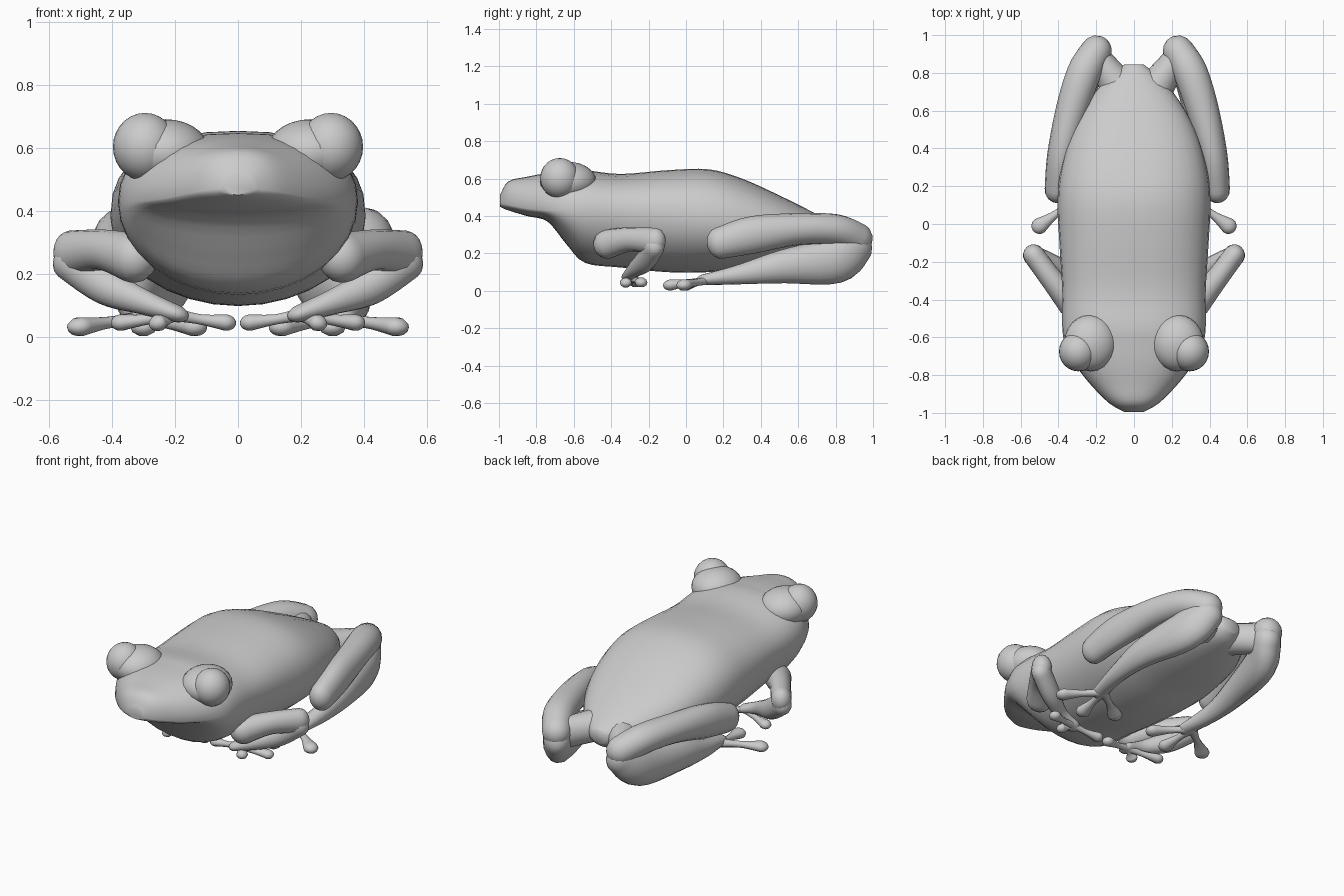
import bpy
import bmesh
import math
from mathutils import Vector

cube = bpy.data.objects.get("Cube")
if cube:
    bpy.data.objects.remove(cube, do_unlink=True)

skin = bpy.data.materials.new("frog grey")
skin.use_nodes = True
grey = (0.6, 0.6, 0.6, 1)
skin.diffuse_color = grey
skin.node_tree.nodes["Principled BSDF"].inputs["Base Color"].default_value = grey


def finish(name, bm):
    bmesh.ops.recalc_face_normals(bm, faces=bm.faces)
    mesh = bpy.data.meshes.new(name)
    bm.to_mesh(mesh)
    bm.free()
    mesh.shade_smooth()
    mesh.set_sharp_from_angle(angle=math.radians(60))
    mesh.materials.append(skin)
    obj = bpy.data.objects.new(name, mesh)
    bpy.context.collection.objects.link(obj)
    return obj


def smooth_path(keys, steps):
    """Catmull-Rom interpolation of tuples of any length."""
    ext = [keys[0], *keys, keys[-1]]
    out = []
    for a, b, c, d in zip(ext, ext[1:], ext[2:], ext[3:]):
        for i in range(steps):
            t = i / steps
            out.append([q + 0.5 * t * (r - p + t * (2*p - 5*q + 4*r - s + t * (3*(q - r) + s - p)))
                        for p, q, r, s in zip(a, b, c, d)])
    return out + [list(keys[-1])]


def loft(name, rings):
    bm = bmesh.new()
    loops = [[bm.verts.new(p) for p in ring] for ring in rings]
    for a, b in zip(loops, loops[1:]):
        for i in range(len(a)):
            j = (i + 1) % len(a)
            bm.faces.new((a[i], a[j], b[j], b[i]))
    bm.faces.new(loops[0])
    bm.faces.new(loops[-1])
    return finish(name, bm)


def limb(name, keys, side=1, shift=0, sides=16):
    """Round-ended tube through (x, y, z, width radius, height radius)."""
    path = smooth_path([(side * (k[0] - shift), *k[1:]) for k in keys], 5)
    pts = [Vector(p[:3]) for p in path]
    stations = []
    for i, p in enumerate(path):
        tangent = (pts[min(i + 1, len(pts) - 1)] - pts[max(i - 1, 0)]).normalized()
        stations.append((pts[i], tangent, p[3], p[4]))

    def cap(station, sign):
        c, t, w, h = station
        return [(c + t * sign * w * math.sin(a), t, w * math.cos(a), h * math.cos(a))
                for a in (0.4, 0.8, 1.15, 1.45)]
    stations = cap(stations[0], -1)[::-1] + stations + cap(stations[-1], 1)
    rings = []
    for c, t, w, h in stations:
        across = t.cross(Vector((0, 0, 1))).normalized()
        up = across.cross(t)
        rings.append([c + across * w * math.cos(a) + up * h * math.sin(a)
                      for a in (math.tau * k / sides for k in range(sides))])
    return loft(name, rings)


def ball(name, centre, radii):
    bm = bmesh.new()
    bmesh.ops.create_uvsphere(bm, u_segments=24, v_segments=14, radius=1)
    for v in bm.verts:
        v.co = Vector([c + r * q for c, r, q in zip(centre, radii, v.co)])
    return finish(name, bm)


# Head and body: y, half width, bottom, widest height, top
profile = [
    (-0.995, 0.05, 0.45, 0.47, 0.51), (-0.95, 0.13, 0.43, 0.46, 0.585),
    (-0.85, 0.23, 0.40, 0.44, 0.61), (-0.74, 0.315, 0.37, 0.43, 0.63),
    (-0.64, 0.365, 0.25, 0.43, 0.64), (-0.54, 0.38, 0.15, 0.43, 0.645),
    (-0.35, 0.38, 0.125, 0.42, 0.625), (-0.1, 0.395, 0.10, 0.40, 0.645),
    (0.12, 0.405, 0.10, 0.38, 0.65), (0.3, 0.385, 0.12, 0.36, 0.60),
    (0.5, 0.325, 0.14, 0.33, 0.51), (0.68, 0.22, 0.17, 0.30, 0.42),
    (0.79, 0.12, 0.20, 0.28, 0.36), (0.845, 0.05, 0.24, 0.28, 0.32)]
body_rings = []
for y, w, low, mid, top in smooth_path(profile, 4):
    ring = []
    for k in range(32):
        a = math.tau * k / 32
        c, s = math.cos(a), math.sin(a)
        power = 0.85 if s > 0 else 1.0
        rise = (top - mid) if s > 0 else (mid - low)
        ring.append((w * math.copysign(abs(c) ** power, c), y,
                     mid + rise * math.copysign(abs(s) ** power, s)))
    body_rings.append(ring)
loft("body", body_rings)

for label, side in (("left", 1), ("right", -1)):
    # Bulging eyes and brows
    ball(label + "_eye", (side * 0.295, -0.675, 0.602), (0.102, 0.105, 0.108))
    ball(label + "_brow", (side * 0.23, -0.63, 0.585), (0.14, 0.15, 0.105))

    # Folded front legs
    limb(label + "_upper_arm", [(0.33, -0.42, 0.25, 0.075, 0.08), (0.43, -0.3, 0.275, 0.06, 0.065),
                                (0.53, -0.165, 0.265, 0.057, 0.072)], side)
    limb(label + "_forearm", [(0.53, -0.17, 0.24, 0.055, 0.065), (0.42, -0.22, 0.16, 0.053, 0.06),
                              (0.3, -0.28, 0.11, 0.038, 0.04), (0.2, -0.3, 0.075, 0.045, 0.028)], side)
    for i, (x, y) in enumerate([(0.04, -0.27), (0.25, -0.32), (0.37, -0.24)]):
        limb(f"{label}_finger_{i + 1}", [(0.2, -0.29, 0.07, 0.025, 0.022),
             ((0.2 + x) / 2, (y - 0.29) / 2, 0.055, 0.017, 0.017),
             (x, y, 0.045, 0.034, 0.027)], side, sides=10)

    # Folded hind legs, the right one tucked closer in
    tuck = 0 if side > 0 else 0.035
    limb(label + "_thigh", [(0.44, 0.18, 0.255, 0.068, 0.085), (0.42, 0.36, 0.3, 0.075, 0.1),
                            (0.365, 0.6, 0.33, 0.085, 0.085), (0.3, 0.8, 0.325, 0.09, 0.085),
                            (0.235, 0.915, 0.28, 0.083, 0.085)], side, tuck)
    limb(label + "_shank", [(0.235, 0.91, 0.24, 0.08, 0.1), (0.29, 0.8, 0.165, 0.085, 0.125),
                            (0.35, 0.52, 0.13, 0.07, 0.09), (0.36, 0.3, 0.09, 0.05, 0.055),
                            (0.33, 0.1, 0.06, 0.045, 0.03)], side, tuck)
    limb(label + "_hip", [(0.1, 0.7, 0.28, 0.1, 0.09), (0.21, 0.86, 0.26, 0.07, 0.09)], side, tuck)
    for i, (x, y) in enumerate([(0.5, -0.01), (0.3, -0.08), (0.14, 0.0)]):
        limb(f"{label}_toe_{i + 1}", [(0.32, 0.12, 0.055, 0.03, 0.025),
             ((0.32 + x) / 2, (y + 0.12) / 2, 0.045, 0.02, 0.019),
             (x, y, 0.032, 0.043, 0.031)], side, sides=10)
